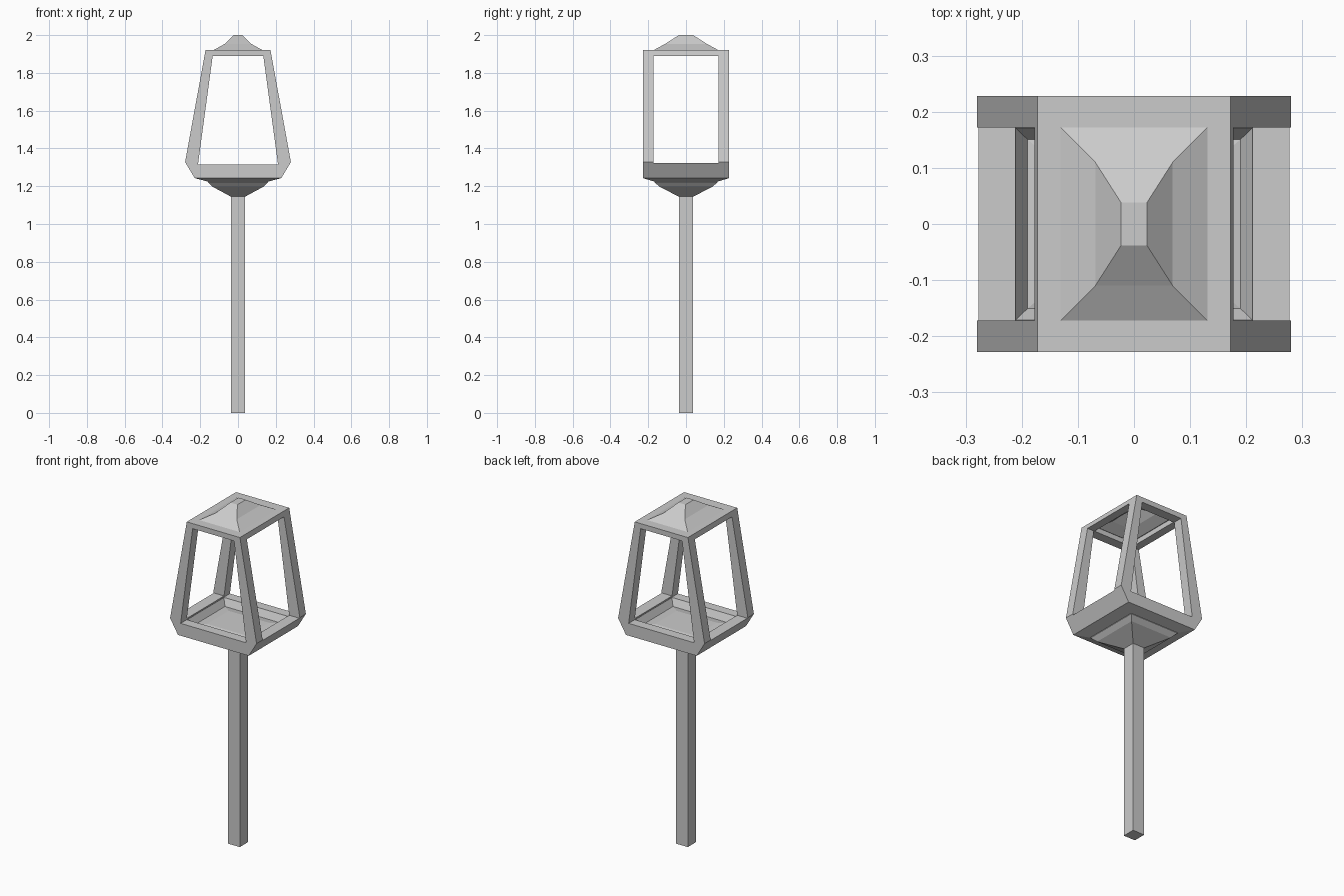
import bpy, bmesh

if "Cube" in bpy.data.objects:
    bpy.data.objects.remove(bpy.data.objects["Cube"])


def loft(name, rings):
    """Flat-faced solid through rectangular rings (half x, half y, z), capped at both ends."""
    bm = bmesh.new()
    loops = [[bm.verts.new((sx * x, sy * y, z))
              for sx, sy in ((-1, -1), (1, -1), (1, 1), (-1, 1))]
             for x, y, z in rings]
    for a, b in zip(loops, loops[1:]):
        for i in range(4):
            j = (i + 1) % 4
            bm.faces.new((a[i], a[j], b[j], b[i]))
    bm.faces.new(loops[0][::-1])
    bm.faces.new(loops[-1])
    bmesh.ops.recalc_face_normals(bm, faces=bm.faces[:])
    mesh = bpy.data.meshes.new(name)
    bm.to_mesh(mesh)
    bm.free()
    ob = bpy.data.objects.new(name, mesh)
    bpy.context.collection.objects.link(ob)
    return ob


def cut(target, cutter):
    """Subtract the cutter, apply, and discard it."""
    cutter.hide_render = True
    mod = target.modifiers.new("opening", 'BOOLEAN')
    mod.operation = 'DIFFERENCE'
    mod.solver = 'EXACT'
    mod.object = cutter
    bpy.context.view_layer.objects.active = target
    bpy.ops.object.modifier_apply(modifier=mod.name)
    bpy.data.objects.remove(cutter)


# square post
loft("post", [(0.038, 0.038, 0), (0.038, 0.038, 1.16)])

# stepped bowl joining post and lantern
loft("bowl", [(0.038, 0.038, 1.145), (0.136, 0.142, 1.198),
              (0.16, 0.168, 1.223), (0.16, 0.168, 1.24)])

# lantern frame: tapered body with openings on all sides
frame = loft("lantern_frame", [(0.165, 0.172, 1.226), (0.229, 0.228, 1.243),
                               (0.28, 0.228, 1.328), (0.172, 0.228, 1.92)])
cut(frame, loft("front_opening", [(0.212, 0.3, 1.315), (0.134, 0.3, 1.89)]))
cut(frame, loft("side_opening", [(0.4, 0.172, 1.323), (0.4, 0.172, 1.89)]))
cut(frame, loft("roof_opening", [(0.13, 0.171, 1.8), (0.13, 0.171, 2.0)]))
# recessed floor, slightly raised in the middle
cut(frame, loft("floor_recess", [(0.13, 0.10, 1.285), (0.19, 0.151, 1.275),
                                 (0.211, 0.171, 1.314), (0.205, 0.171, 1.36)]))

# hollow stepped roof cap: inner surface up to the base rim, then outer surface
loft("roof_cap", [(0.020, 0.034, 1.99), (0.064, 0.104, 1.945), (0.12, 0.162, 1.913),
                  (0.131, 0.172, 1.92), (0.069, 0.11, 1.954), (0.023, 0.038, 2.0)])
